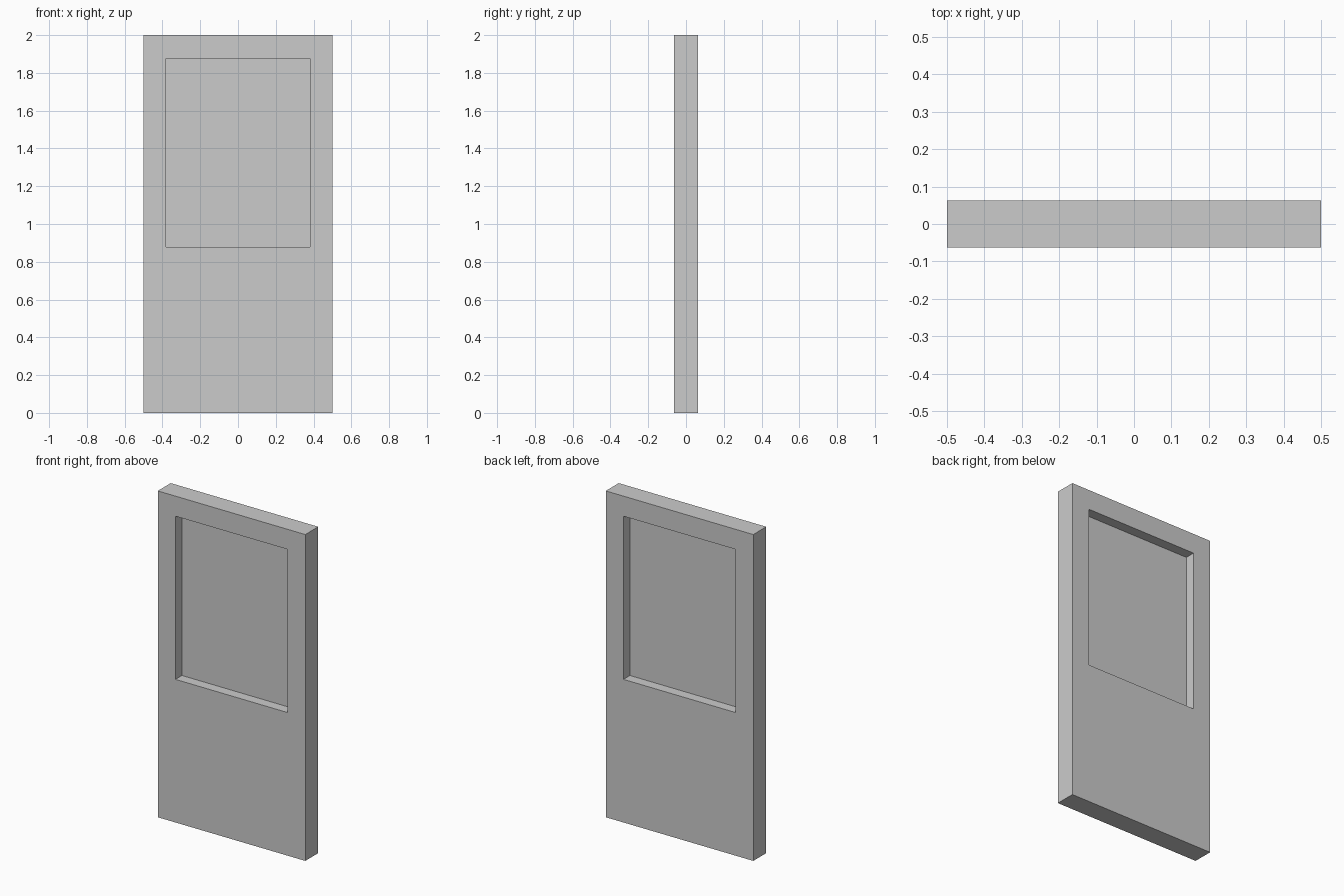
import bpy
import bmesh

if "Cube" in bpy.data.objects:
    bpy.data.objects.remove(bpy.data.objects["Cube"])

HALF_DEPTH = 0.0625
OUTER = (-0.5, 0.5, 0.0, 2.0)          # x min, x max, z min, z max
OPENING = (-0.38, 0.38, 0.877, 1.877)


def add_object(name, bm):
    bmesh.ops.recalc_face_normals(bm, faces=bm.faces[:])
    mesh = bpy.data.meshes.new(name)
    bm.to_mesh(mesh)
    bm.free()
    obj = bpy.data.objects.new(name, mesh)
    bpy.context.collection.objects.link(obj)
    return obj


def rect_loop(bm, rect, y):
    x0, x1, z0, z1 = rect
    return [bm.verts.new((x, y, z))
            for x, z in ((x0, z0), (x1, z0), (x1, z1), (x0, z1))]


# Door slab: four rectangular loops bridged into a ring around the opening
bm = bmesh.new()
loops = [rect_loop(bm, rect, y) for rect, y in (
    (OUTER, -HALF_DEPTH), (OPENING, -HALF_DEPTH),
    (OPENING, HALF_DEPTH), (OUTER, HALF_DEPTH))]
for i, a in enumerate(loops):
    b = loops[(i + 1) % 4]
    for k in range(4):
        n = (k + 1) % 4
        bm.faces.new((a[k], a[n], b[n], b[k]))
add_object("door_slab", bm)

# Window pane: single sheet at mid-depth, recessed equally on both sides
bm = bmesh.new()
bm.faces.new(rect_loop(bm, OPENING, 0.0))
add_object("window_pane", bm)
